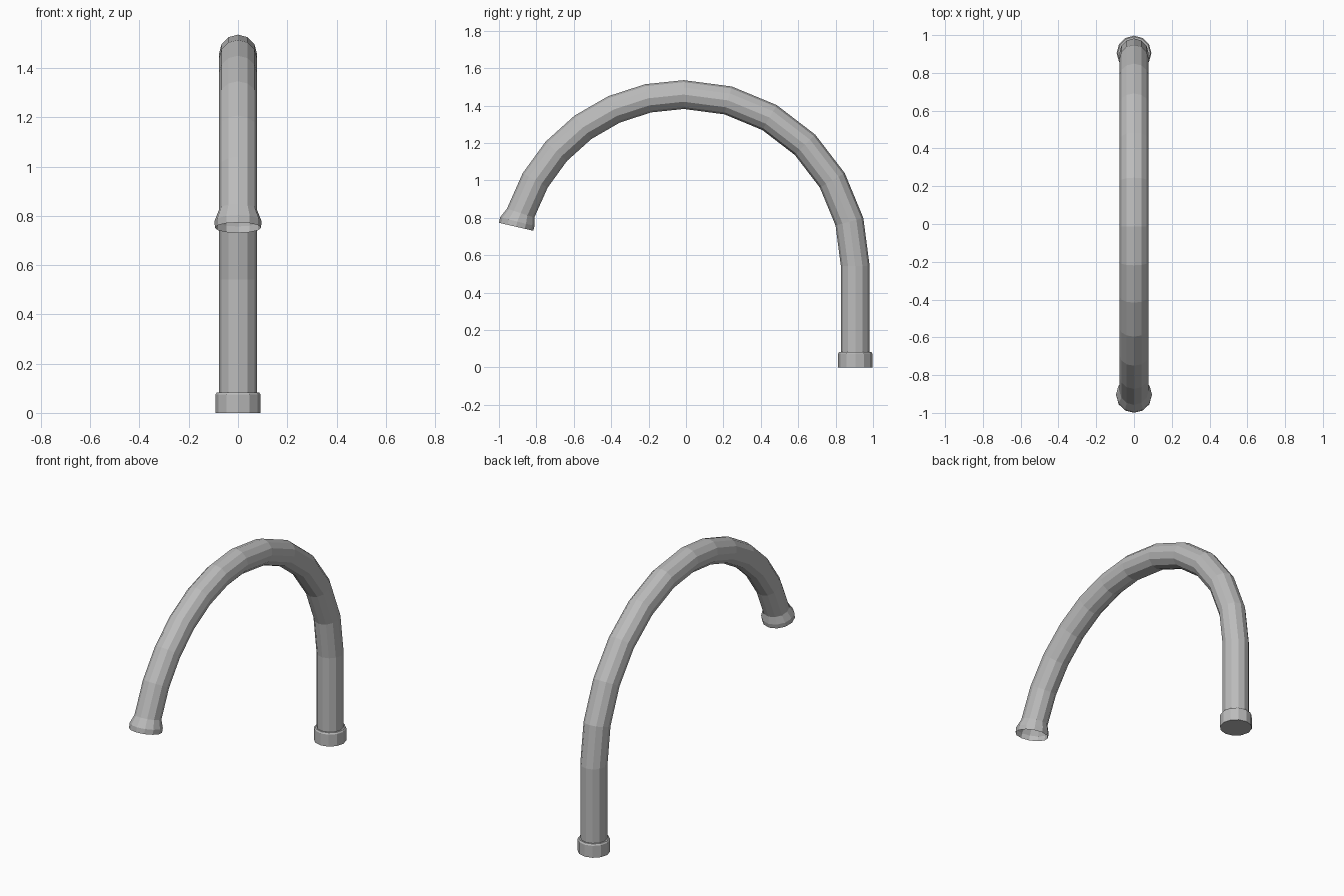
import bpy, bmesh
from math import sin, cos, pi, radians
from mathutils import Vector

if "Cube" in bpy.data.objects:
    bpy.data.objects.remove(bpy.data.objects["Cube"], do_unlink=True)

SIDES = 12
BEND_R, BEND_Y, BEND_Z = 0.917, -0.012, 0.542
TUBE_R = 0.077
POST_Y = BEND_Y + BEND_R

grey = bpy.data.materials.new("plain_grey")
grey.use_nodes = True
grey.diffuse_color = (0.5, 0.5, 0.5, 1)
grey.node_tree.nodes["Principled BSDF"].inputs["Base Color"].default_value = (0.5, 0.5, 0.5, 1)


def loft(name, rings, cap_start=False):
    """Skin rings given as (y, z, tilt in degrees, radius)."""
    bm = bmesh.new()
    loops = []
    for y, z, tilt, r in rings:
        t = radians(tilt)
        centre, across = Vector((0, y, z)), Vector((0, cos(t), sin(t)))
        loops.append([bm.verts.new(centre + across * r * cos(a) + Vector((r * sin(a), 0, 0)))
                      for a in (2 * pi * i / SIDES for i in range(SIDES))])
    for low, high in zip(loops, loops[1:]):
        for i in range(SIDES):
            j = (i + 1) % SIDES
            bm.faces.new((low[j], low[i], high[i], high[j]))
    if cap_start:
        bm.faces.new(loops[0])
    mesh = bpy.data.meshes.new(name)
    bm.to_mesh(mesh)
    bm.free()
    mesh.materials.append(grey)
    obj = bpy.data.objects.new(name, mesh)
    bpy.context.collection.objects.link(obj)
    return obj


# Upright post running into the arch, coarser on the rear half of the bend
angles = [15 * i for i in range(6)] + [90 + 12 * i for i in range(7)]
arch = [(BEND_Y + BEND_R * cos(radians(a)), BEND_Z + BEND_R * sin(radians(a)), a, TUBE_R)
        for a in angles]
loft("bent_tube", [(POST_Y, 0.08, 0, TUBE_R)] + arch)

# Flared open mouth at the hanging end
loft("flared_mouth", [arch[-1], (-0.902, 0.78, 166, 0.095), (-0.908, 0.752, 167, 0.094)])

# Closed collar at the foot of the post
loft("base_collar", [(POST_Y, 0, 0, 0.092), (POST_Y, 0.074, 0, 0.092),
                     (POST_Y, 0.083, 0, 0.086), (POST_Y, 0.083, 0, TUBE_R)], cap_start=True)
